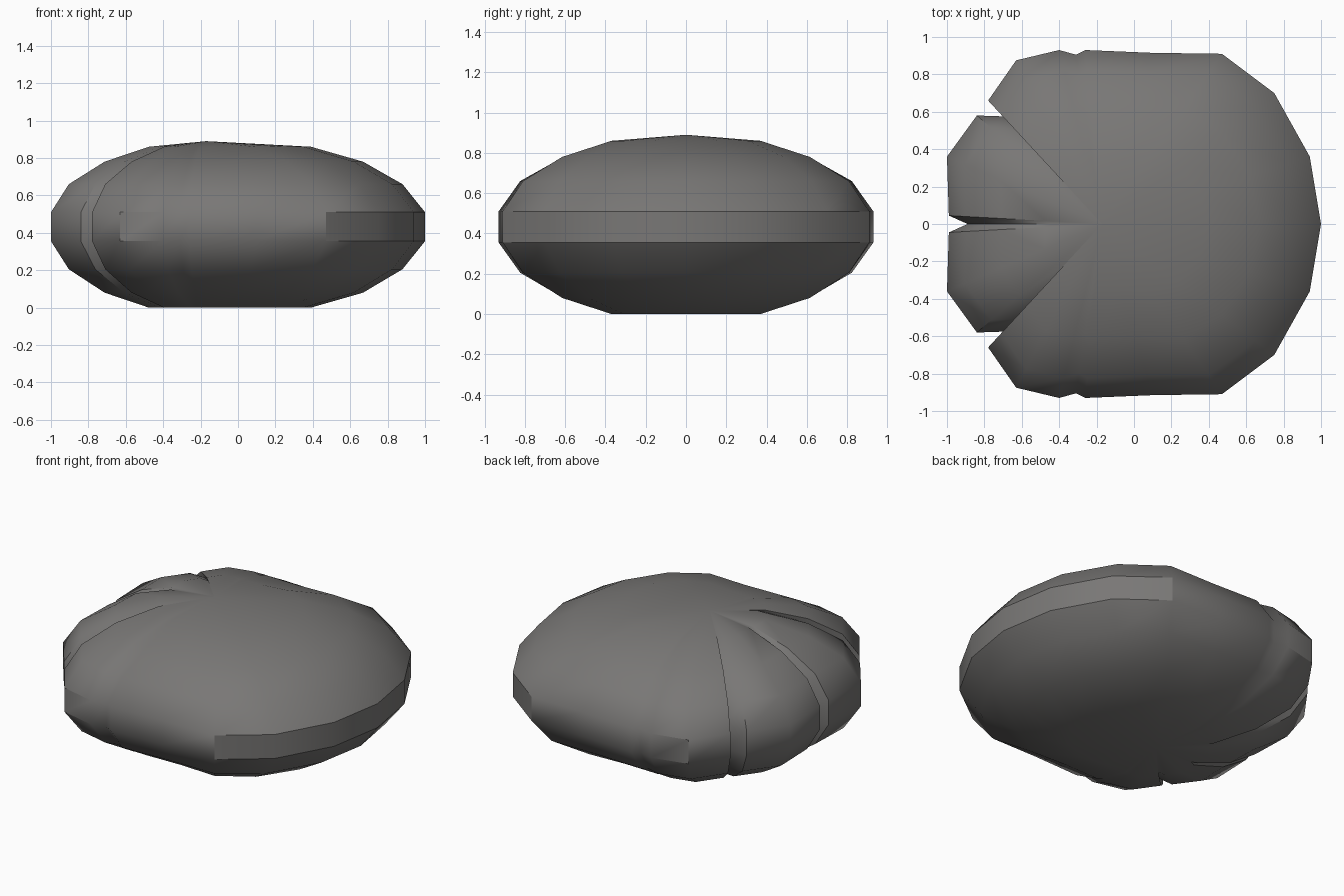
import bpy, bmesh, math

if "Cube" in bpy.data.objects:
    bpy.data.objects.remove(bpy.data.objects["Cube"])

# Half of the plan outline, from the rounded back round to the lobed side
half = [(1, 0), (.94, .36), (.75, .70), (.47, .91), (.1, .915), (-.26, .93),
        (-.31, .905), (-.40, .93), (-.63, .875), (-.78, .66), (-.69, .575),
        (-.84, .58), (-1, .36), (-.99, .045), (-.89, 0)]
outline = half + [(x, -y) for x, y in half[-2:0:-1]]
APEX = -.17

# Rings: height, shrink toward the apex axis, extra width on the +x side
rings = [(0, .37, .109), (.08, .655, .062), (.205, .885, .012), (.355, 1, 0),
         (.51, 1, 0), (.66, .885, .012), (.78, .655, .062), (.86, .37, .109)]

bm = bmesh.new()
rows = []
for z, s, extra in rings:
    row = []
    for x, y in outline:
        dx = x - APEX
        c = max(0, dx / math.hypot(dx, y))
        k = s + extra * c * c
        row.append(bm.verts.new((APEX + dx * k, y * k, z)))
    rows.append(row)
n = len(outline)
bottom = bm.verts.new((APEX, 0, 0))
top = bm.verts.new((APEX, 0, .89))
for i in range(n):
    j = (i + 1) % n
    for a, b in zip(rows, rows[1:]):
        bm.faces.new((a[i], a[j], b[j], b[i]))
    bm.faces.new((rows[-1][i], rows[-1][j], top))
    bm.faces.new((rows[0][j], rows[0][i], bottom))
bmesh.ops.recalc_face_normals(bm, faces=bm.faces)
mesh = bpy.data.meshes.new("lobed_body")
bm.to_mesh(mesh)
bm.free()

# Single grey body, smooth with sharp creases
body = bpy.data.objects.new("lobed_body", mesh)
bpy.context.collection.objects.link(body)
grey = bpy.data.materials.new("warm grey")
grey.diffuse_color = (.19, .185, .18, 1)
grey.use_nodes = True
grey.node_tree.nodes["Principled BSDF"].inputs["Base Color"].default_value = grey.diffuse_color
mesh.materials.append(grey)
bpy.context.view_layer.objects.active = body
body.select_set(True)
bpy.ops.object.shade_smooth_by_angle(angle=math.radians(35))
